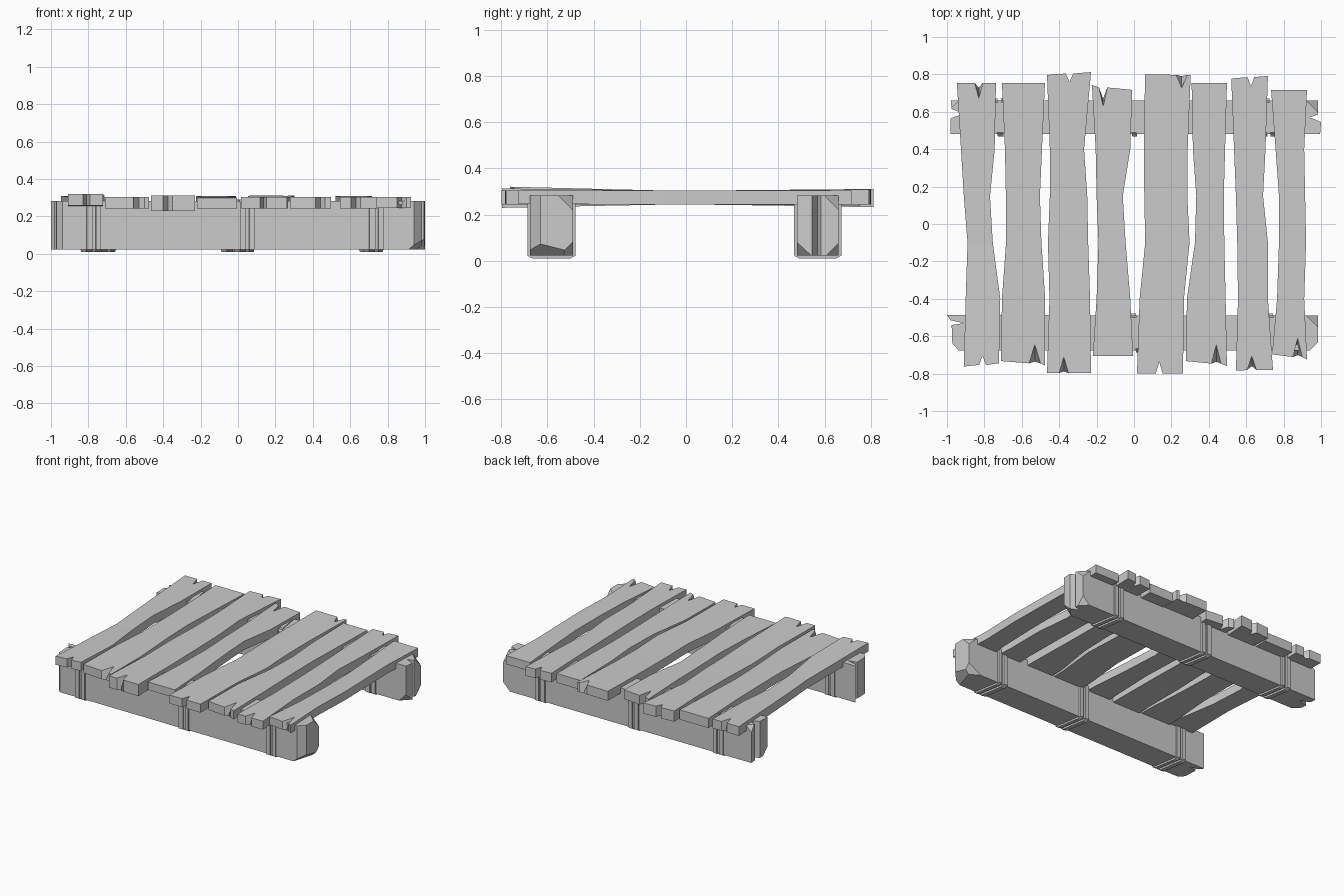
import bpy, bmesh
from mathutils import Vector

if "Cube" in bpy.data.objects:
    bpy.data.objects.remove(bpy.data.objects["Cube"])


def finish(bm, name):
    bmesh.ops.recalc_face_normals(bm, faces=bm.faces)
    me = bpy.data.meshes.new(name)
    bm.to_mesh(me)
    bm.free()
    ob = bpy.data.objects.new(name, me)
    bpy.context.collection.objects.link(ob)
    return ob


def prism(top, bottom, z_top, z_bottom):
    """Solid between two outlines with matching points."""
    bm = bmesh.new()
    t = [bm.verts.new((x, y, z_top)) for x, y in top]
    b = [bm.verts.new((x, y, z_bottom)) for x, y in bottom]
    bm.faces.new(t)
    bm.faces.new(b[::-1])
    n = len(t)
    for i in range(n):
        j = (i + 1) % n
        bm.faces.new((b[i], b[j], t[j], t[i]))
    return bm


def slice_bm(bm, co, no, cut=False):
    geom = bm.verts[:] + bm.edges[:] + bm.faces[:]
    r = bmesh.ops.bisect_plane(bm, geom=geom, dist=1e-5, plane_co=co,
                               plane_no=no, clear_outer=cut)
    if cut:
        edges = [e for e in r['geom_cut'] if isinstance(e, bmesh.types.BMEdge)]
        bmesh.ops.holes_fill(bm, edges=edges, sides=0)


# Deck planks: wavy outlines, split ends, slightly raised tips
STATIONS = (-0.4, -0.1, 0.15, 0.4)
Z0, Z1 = 0.243, 0.304


def plank(name, left, right, front_y, back_y, front=None, back=None,
          front_lift=(0, 0), back_lift=(0, 0)):
    """left/right: x at front end, four stations, back end.
    front_y/back_y: y of left and right corners.
    front/back split: (x, half width, depth, depth ratio at underside)."""
    def outline(under):
        pts = [(left[0], front_y[0])]
        if front:
            x, w, d, k = front
            y = sum(front_y) / 2
            pts += [(x - w, y), (x, y + d * (k if under else 1)), (x + w, y)]
        pts.append((right[0], front_y[1]))
        pts += list(zip(right[1:5], STATIONS))
        pts.append((right[5], back_y[1]))
        if back:
            x, w, d, k = back
            y = sum(back_y) / 2
            pts += [(x + w, y), (x, y - d * (k if under else 1)), (x - w, y)]
        pts.append((left[5], back_y[0]))
        pts += list(zip(left[4:0:-1], STATIONS[::-1]))
        return pts

    bm = prism(outline(False), outline(True), Z1, Z0)
    for y in STATIONS:
        slice_bm(bm, (0, y, 0), (0, 1, 0))
    for v in bm.verts:
        lift = front_lift if v.co.y < 0 else back_lift
        t = max(0, (abs(v.co.y) - 0.1) / 0.65)
        v.co.z += t * lift[1 if v.co.z > 0.27 else 0]
    finish(bm, name)


plank("plank_1", (-.91, -.90, -.89, -.91, -.925, -.947),
      (-.722, -.715, -.755, -.77, -.745, -.738), (-.762, -.745), (.754, .754),
      (-.81, .018, .05, 1), (-.83, .022, .08, .3), (.015, .016), (0, .005))
plank("plank_2", (-.711, -.706, -.684, -.685, -.69, -.706),
      (-.476, -.475, -.495, -.503, -.492, -.476), (-.733, -.757), (.754, .754),
      (-.53, .03, .10, .1), None, (0, 0), (-.008, 0))
plank("plank_3", (-.465, -.452, -.46, -.45, -.45, -.465),
      (-.23, -.235, -.245, -.25, -.267, -.23), (-.797, -.797), (.797, .812),
      (-.375, .025, .085, .1), (-.345, .02, .045, 1), (-.013, .008), (-.01, .005))
plank("plank_4", (-.22, -.2, -.19, -.2, -.205, -.225),
      (-.005, -.02, -.045, -.06, -.02, -.01), (-.706, -.706), (.743, .717),
      None, (-.165, .022, .10, .6), (0, -.005), (0, .005))
plank("plank_5", (.016, .03, .06, .055, .053, .059),
      (.262, .267, .297, .285, .287, .303), (-.798, -.798), (.80, .795),
      (.135, .018, .06, 1), (.255, .03, .07, .1), (0, 0), (0, .006))
plank("plank_6", (.278, .283, .326, .333, .315, .308),
      (.497, .49, .483, .48, .487, .497), (-.733, -.76), (.754, .754),
      (.44, .025, .10, .1), None, (0, 0), (-.005, 0))
plank("plank_7", (.545, .556, .552, .545, .535, .52),
      (.743, .716, .716, .69, .703, .716), (-.783, -.78), (.778, .792),
      (.63, .025, .075, .3), (.625, .018, .05, 1), (0, 0), (0, .004))
plank("plank_8", (.738, .765, .775, .775, .757, .733),
      (.925, .91, .92, .915, .91, .925), (-.697, -.725), (.717, .717),
      (.875, .025, .10, .1), None, (.003, 0), (0, 0))


# Support beams: extruded outlines with split ends and chopped corners
def beam(name, outline, cuts):
    bm = prism(outline, outline, 0.283, 0.022)
    for co, no in cuts:
        slice_bm(bm, co, Vector(no).normalized(), True)
    finish(bm, name)


beam("front_beam",
     [(-.97, -.675), (.985, -.675), (.985, -.49), (-1, -.487),
      (-.98, -.515), (-.91, -.53), (-.975, -.54)],
     [((.985, -.63, .15), (1, -1, 0)), ((.985, -.58, .06), (1, -.3, -1.2)),
      ((.985, -.52, .25), (1, 1, 1)), ((-.97, -.64, .15), (-1, -.9, 0)),
      ((.95, -.49, .06), (.6, 1, -1))])
beam("back_beam",
     [(-.98, .48), (.995, .48), (1, .545), (.94, .57), (.985, .585),
      (.985, .66), (-.98, .66), (-.975, .615), (-.91, .59), (-.98, .565)],
     [((.985, .63, .25), (1, 1, 1)), ((.97, .65, .05), (1, 1, -1)),
      ((.985, .5, .05), (1, -1, -1)), ((-.98, .64, .26), (-1, 1, 1)),
      ((-.98, .5, .05), (-1, -1, -1))])


# Binding straps: paired rings around each beam, leaning slightly underneath
def strap(name, x, width, lean, y0, y1):
    p = 0.012
    z0, z1 = 0.022 - p, 0.283
    ring = [(y0 - p, z0 + .012), (y0 + .01, z0), (y1 - .01, z0),
            (y1 + p, z0 + .012), (y1 + p, z1 - .012), (y1 - .01, z1 + .006),
            (y0 + .01, z1 + .006), (y0 - p, z1 - .012)]
    bm = bmesh.new()
    ends = []
    for s in (-.5, .5):
        ends.append([bm.verts.new((x + s * width + lean * (y - y0) / (y1 - y0), y, z))
                     for y, z in ring])
    bm.faces.new(ends[0])
    bm.faces.new(ends[1][::-1])
    for i in range(8):
        j = (i + 1) % 8
        bm.faces.new((ends[0][i], ends[0][j], ends[1][j], ends[1][i]))
    finish(bm, name)


for side, y0, y1, xs in (("front", -.675, -.49, (-.77, .05, .74)),
                         ("back", .48, .66, (-.69, -.02, .72))):
    for i, x in enumerate(xs, 1):
        for k, (dx, w) in enumerate(((-.024, .032), (.022, .026)), 1):
            strap(f"{side}_strap_{i}_{k}", x + dx, w, -.03, y0, y1)
